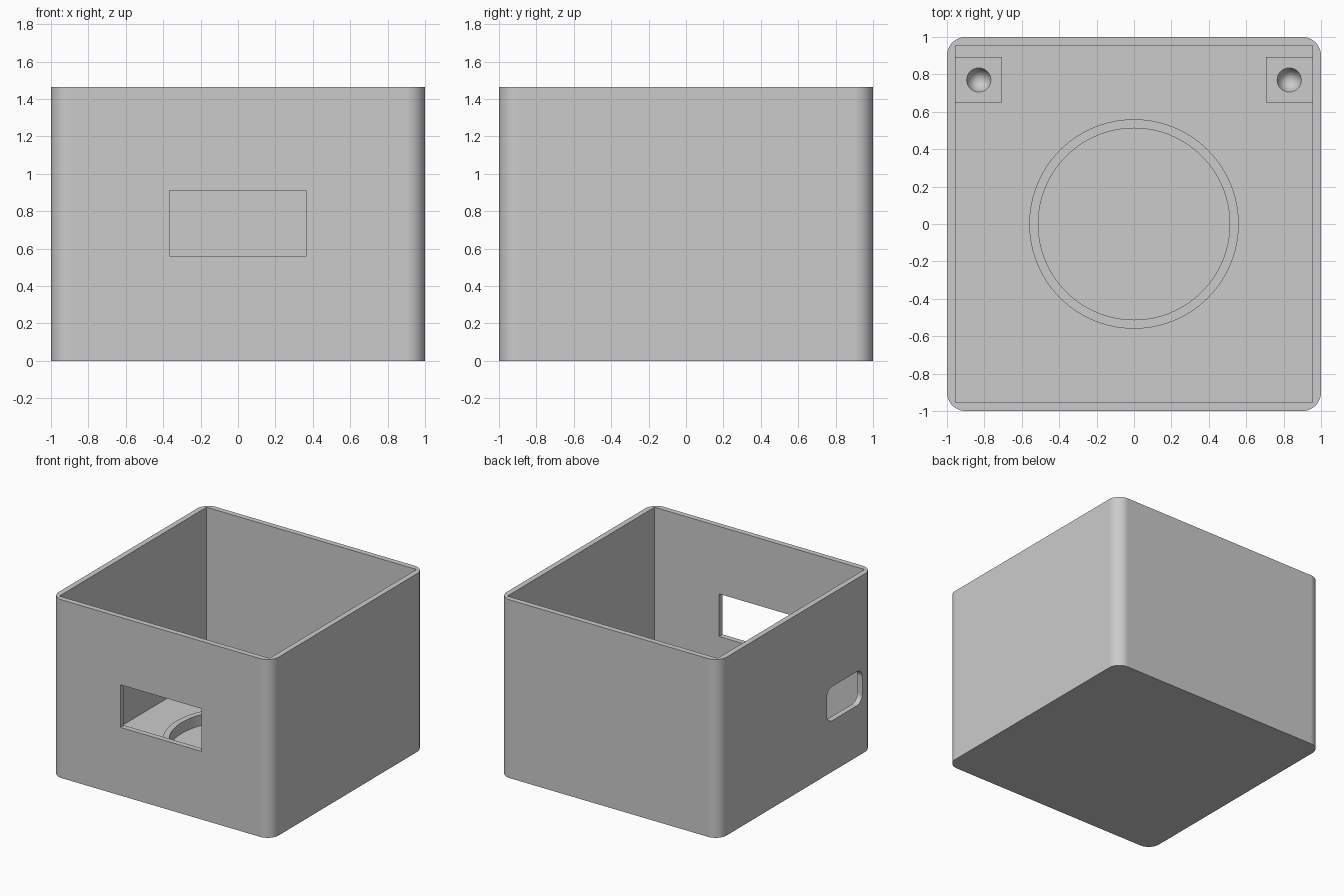
import bpy
import bmesh
from math import radians, tau
from mathutils import Vector

if "Cube" in bpy.data.objects:
    bpy.data.objects.remove(bpy.data.objects["Cube"], do_unlink=True)

# Single plain grey material
grey = bpy.data.materials.new("plain grey")
grey.use_nodes = True
COLOUR = (0.6, 0.6, 0.6, 1)
grey.diffuse_color = COLOUR
grey.node_tree.nodes["Principled BSDF"].inputs["Base Color"].default_value = COLOUR

# Main sizes
HEIGHT = 1.465
INNER = 0.955
FLOOR = 0.09
RING_TOP = 0.18
POST_TOP = 0.32


def make_object(name, bm):
    bmesh.ops.recalc_face_normals(bm, faces=bm.faces)
    mesh = bpy.data.meshes.new(name)
    bm.to_mesh(mesh)
    bm.free()
    mesh.materials.append(grey)
    obj = bpy.data.objects.new(name, mesh)
    bpy.context.collection.objects.link(obj)
    return obj


def box(name, low, high, round_axis=None, radius=0.0, segments=12):
    """Box between two corners; edges along round_axis may be rounded."""
    low, high = Vector(low), Vector(high)
    bm = bmesh.new()
    bmesh.ops.create_cube(bm, size=1)
    for v in bm.verts:
        v.co = (low + high) / 2 + v.co * (high - low)
    if round_axis is not None:
        edges = [e for e in bm.edges
                 if abs((e.verts[0].co - e.verts[1].co).normalized()[round_axis]) > 0.9]
        bmesh.ops.bevel(bm, geom=edges, offset=radius, segments=segments,
                        profile=0.5, affect='EDGES')
    return make_object(name, bm)


def activate(obj):
    bpy.ops.object.select_all(action='DESELECT')
    obj.select_set(True)
    bpy.context.view_layer.objects.active = obj


def cut(target, cutter):
    cutter.hide_render = True
    mod = target.modifiers.new("cut", 'BOOLEAN')
    mod.operation = 'DIFFERENCE'
    mod.solver = 'EXACT'
    mod.object = cutter
    activate(target)
    bpy.ops.object.modifier_apply(modifier=mod.name)
    bpy.data.objects.remove(cutter, do_unlink=True)


def smooth(obj):
    activate(obj)
    bpy.ops.object.shade_smooth_by_angle(angle=radians(30))
    mod = obj.modifiers.new("even shading", 'WEIGHTED_NORMAL')
    mod.keep_sharp = True


# Open case: rounded outside, square inside
case = box("case", (-1, -1, 0), (1, 1, HEIGHT), round_axis=2, radius=0.1)
cut(case, box("cavity_cutter", (-INNER, -INNER, FLOOR), (INNER, INNER, 2)))

# Front window and rounded slot in the right wall
cut(case, box("window_cutter", (-0.367, -1.2, 0.56), (0.367, -0.8, 0.91)))
cut(case, box("slot_cutter", (-1.2, -0.86, 0.42), (-0.8, -0.4, 0.7),
              round_axis=0, radius=0.07, segments=8))
smooth(case)

# Raised ring on the floor, turned from a rectangular profile
bm = bmesh.new()
profile = [bm.verts.new((r, 0, z)) for r, z in
           ((0.512, FLOOR - 0.01), (0.56, FLOOR - 0.01), (0.56, RING_TOP), (0.512, RING_TOP))]
outline = [bm.edges.new((profile[i], profile[(i + 1) % 4])) for i in range(4)]
bmesh.ops.spin(bm, geom=profile + outline, cent=(0, 0, 0), axis=(0, 0, 1),
               angle=tau, steps=96, use_merge=True)
bmesh.ops.remove_doubles(bm, verts=bm.verts, dist=0.0001)
smooth(make_object("floor_ring", bm))

# Rear corner posts with conical screw holes
for side, x in (("left", 1), ("right", -1)):
    xs = sorted((0.707 * x, (INNER + 0.01) * x))
    post = box(side + "_post", (xs[0], 0.65, FLOOR - 0.01), (xs[1], 0.893, POST_TOP))
    bm = bmesh.new()
    bmesh.ops.create_cone(bm, cap_ends=True, segments=40, radius1=0, radius2=0.065, depth=0.2)
    bmesh.ops.remove_doubles(bm, verts=bm.verts, dist=0.0001)
    bmesh.ops.translate(bm, verts=bm.verts, vec=(0.83 * x, 0.77, POST_TOP - 0.099))
    cut(post, make_object("screw_hole_cutter", bm))
    smooth(post)
